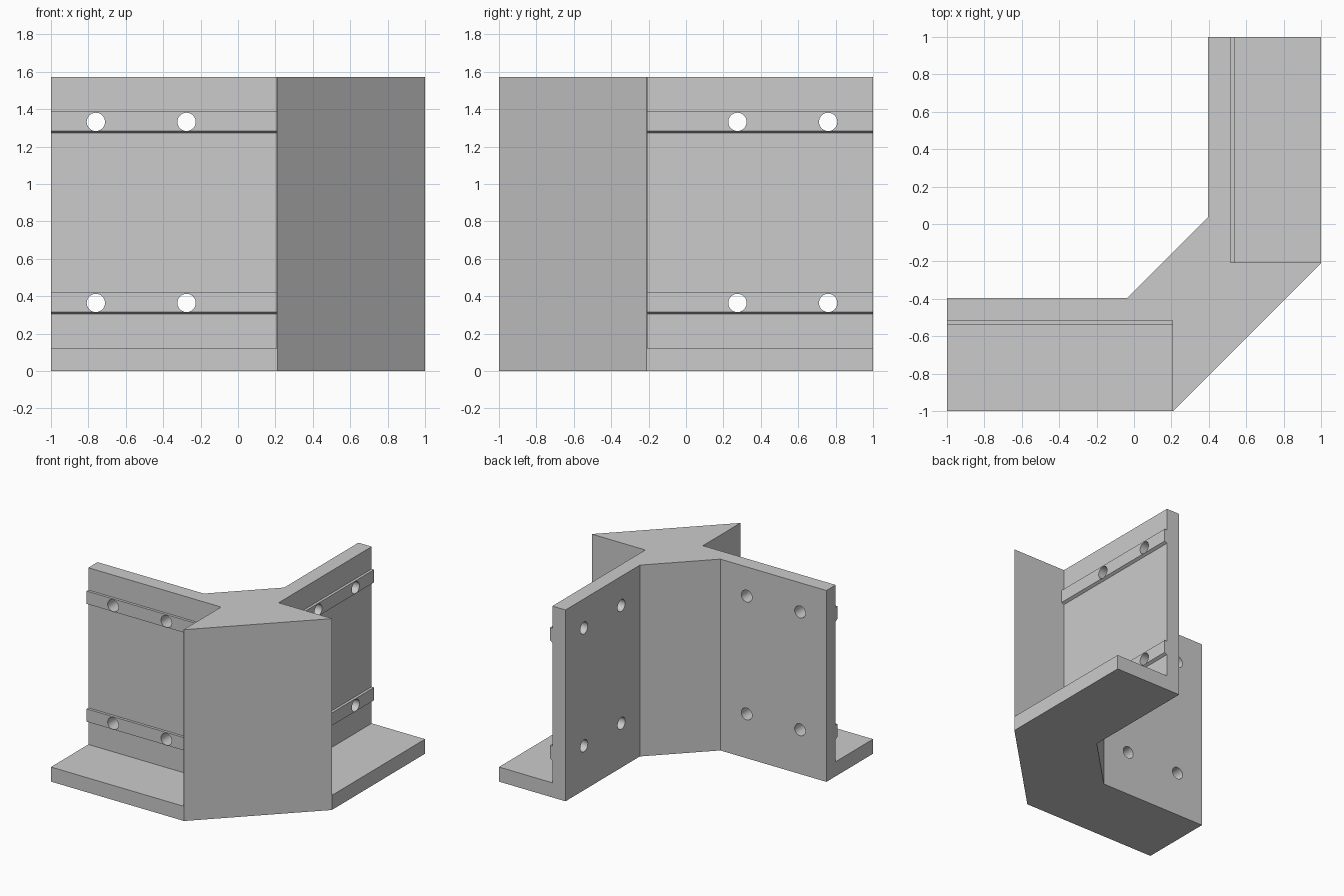
import bpy, bmesh, math
from mathutils import Matrix, Vector

if "Cube" in bpy.data.objects:
    bpy.data.objects.remove(bpy.data.objects["Cube"], do_unlink=True)

HEIGHT, FLOOR = 1.572, 0.12
INNER, WALL, RAIL = -0.395, -0.515, -0.537   # wall back, wall front, rail front
CORNER, BAY_END = 0.21, 0.207
RAILS, RAIL_H = (0.31, 1.278), 0.111         # rail undersides and height
HOLES_X, HOLE_R, HOLE_UP = (-0.76, -0.275), 0.049, 0.054

# Reflection across the diagonal swaps one wing for the other
MIRROR = Matrix(((0, -1, 0, 0), (-1, 0, 0, 0), (0, 0, 1, 0), (0, 0, 0, 1)))

grey = bpy.data.materials.new("plain grey")
grey.use_nodes = True
grey.diffuse_color = (0.6, 0.6, 0.6, 1)
grey.node_tree.nodes["Principled BSDF"].inputs["Base Color"].default_value = (0.6, 0.6, 0.6, 1)


def prism(name, outline, sweep):
    """Extrude a flat outline of 3D points along a vector."""
    bm = bmesh.new()
    face = bm.faces.new([bm.verts.new(p) for p in outline])
    ext = bmesh.ops.extrude_face_region(bm, geom=[face])
    moved = [v for v in ext["geom"] if isinstance(v, bmesh.types.BMVert)]
    bmesh.ops.translate(bm, verts=moved, vec=Vector(sweep))
    # The extrusion may leave the starting cap out, so close the solid
    bmesh.ops.holes_fill(bm, edges=[e for e in bm.edges if e.is_boundary], sides=0)
    bmesh.ops.recalc_face_normals(bm, faces=bm.faces)
    mesh = bpy.data.meshes.new(name)
    bm.to_mesh(mesh)
    bm.free()
    mesh.materials.append(grey)
    obj = bpy.data.objects.new(name, mesh)
    bpy.context.collection.objects.link(obj)
    return obj


def cut(target, cutter):
    """Subtract a cutter, then discard it."""
    cutter.hide_render = True
    mod = target.modifiers.new("cut", "BOOLEAN")
    mod.operation, mod.solver, mod.object = "DIFFERENCE", "EXACT", cutter
    bpy.context.view_layer.objects.active = target
    bpy.ops.object.modifier_apply(modifier=mod.name)
    bpy.data.objects.remove(cutter, do_unlink=True)


# One wing with its half of the corner block, up to the diagonal
mid = (CORNER + 1) / 2
footprint = [(-1, INNER), (-1, -1), (CORNER, -1), (mid, -mid), (0.18, -0.18), (-0.035, INNER)]
body = prism("corner_bracket", [(x, y, 0) for x, y in footprint], (0, 0, HEIGHT))

# Side profile of the open bay, leaving floor, wall and two undercut rails
bay = [(-1.2, FLOOR), (WALL, FLOOR)]
for z in RAILS:
    bay += [(WALL, z - 0.006), (RAIL, z + 0.006), (RAIL, z + RAIL_H), (WALL, z + RAIL_H)]
bay += [(WALL, HEIGHT + 0.2), (-1.2, HEIGHT + 0.2)]
cut(body, prism("bay_cutter", [(-1.2, y, z) for y, z in bay], (1.2 + BAY_END, 0, 0)))

# Bolt holes through rails and wall
for x in HOLES_X:
    for z in RAILS:
        ring = [(x + HOLE_R * math.cos(a), -0.7, z + HOLE_UP + HOLE_R * math.sin(a))
                for a in (i * math.tau / 32 for i in range(32))]
        cut(body, prism("hole_cutter", ring, (0, 0.5, 0)))

# Open the diagonal seam, reflect the wing and weld the two together
bm = bmesh.new()
bm.from_mesh(body.data)
seam = [f for f in bm.faces if all(abs(v.co.x + v.co.y) < 0.001 for v in f.verts)]
bmesh.ops.delete(bm, geom=seam, context="FACES")
copy = bmesh.ops.duplicate(bm, geom=bm.verts[:] + bm.edges[:] + bm.faces[:])["geom"]
bmesh.ops.transform(bm, matrix=MIRROR, verts=[g for g in copy if isinstance(g, bmesh.types.BMVert)])
bmesh.ops.reverse_faces(bm, faces=[g for g in copy if isinstance(g, bmesh.types.BMFace)])
bmesh.ops.remove_doubles(bm, verts=bm.verts, dist=0.0005)
across = [e for e in bm.edges if all(abs(v.co.x + v.co.y) < 0.001 for v in e.verts)]
bmesh.ops.dissolve_edges(bm, edges=across, use_verts=True)
bm.to_mesh(body.data)
bm.free()

bpy.ops.object.select_all(action="DESELECT")
body.select_set(True)
bpy.context.view_layer.objects.active = body
bpy.ops.object.shade_smooth_by_angle(angle=math.radians(25))
